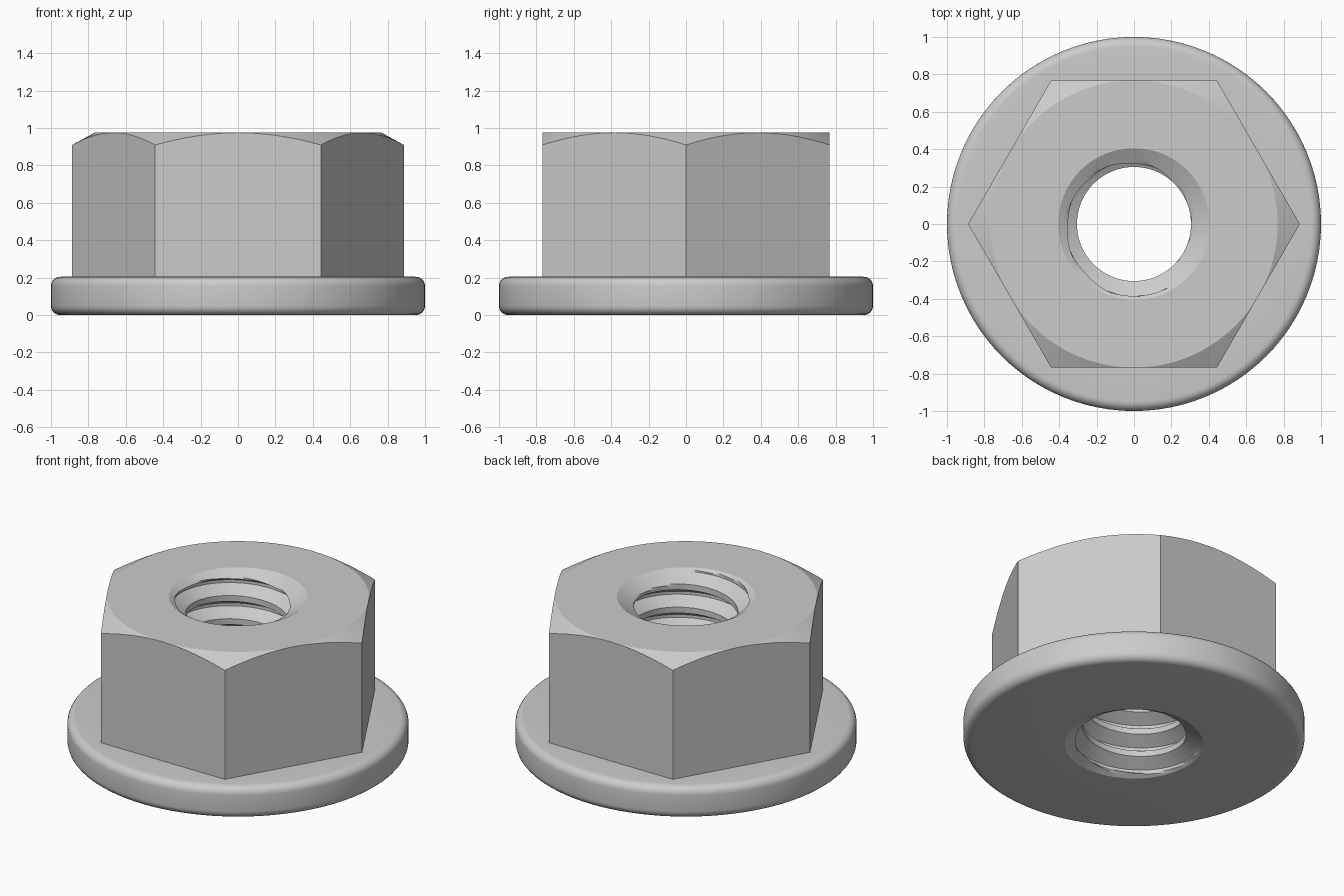
import bpy, bmesh
from math import pi, cos, sin, radians, floor

if "Cube" in bpy.data.objects:
    bpy.data.objects.remove(bpy.data.objects["Cube"])

N = 96                               # columns around the axis
H, FLANGE_H, FILLET = 0.975, 0.205, 0.05
APOTHEM = 0.768                      # half the distance across flats
MINOR, MAJOR, MOUTH, MOUTH_D = 0.305, 0.385, 0.405, 0.058
PITCH, STEPS = 0.15, 16              # thread pitch, rows per turn
PHASE = H - 0.021 - 0.75 * PITCH     # height of a groove centre at angle 0


def hex_radius(a):
    return APOTHEM / cos((a % (pi / 3)) - pi / 6)


def bore_radius(a, z):
    # trapezoid thread groove, widened by the countersink at both mouths
    t = ((z - PHASE) / PITCH - a / (2 * pi)) % 1.0
    d = min(t, 1 - t) * STEPS        # rows away from the groove centre
    k = min(max((d - 1) / 5, 0), 1)
    thread = MAJOR + (MINOR - MAJOR) * k
    cone = MOUTH - min(z, H - z) / MOUTH_D * (MOUTH - MINOR)
    return max(thread, cone)


def plain(r, z):
    return lambda a: (r, z)


def bore_row(t):
    def point(a):
        z = min(max(PHASE + PITCH * (t / STEPS + a / (2 * pi)), 0), H)
        return bore_radius(a, z), z
    return point


rings = [plain(MOUTH, 0)]
# flange with rounded rim
for zc, start in ((FILLET, -90), (FLANGE_H - FILLET, 0)):
    for i in range(7):
        q = radians(start + 15 * i)
        rings.append(plain(1 - FILLET + FILLET * cos(q), zc + FILLET * sin(q)))
# hexagon with conical top chamfer
rings.append(lambda a: (hex_radius(a), FLANGE_H))
rings.append(lambda a: (hex_radius(a), H - 0.55 * (hex_radius(a) - APOTHEM)))
rings += [plain(APOTHEM, H), plain(MOUTH, H)]
# threaded bore, followed downwards along the helix
top = floor((H - PHASE) / PITCH * STEPS) + 2
bottom = floor(-PHASE / PITCH * STEPS) - STEPS - 1
rings += [bore_row(t) for t in range(top, bottom - 1, -1)]

bm = bmesh.new()
grid = []
for ring in rings:
    row = []
    for i in range(N + 1):
        a = 2 * pi * i / N
        r, z = ring(a)
        row.append(bm.verts.new((r * cos(a), r * sin(a), z)))
    grid.append(row)
for lo, hi in zip(grid, grid[1:]):
    for i in range(N):
        bm.faces.new((lo[i], lo[i + 1], hi[i + 1], hi[i]))
bmesh.ops.remove_doubles(bm, verts=bm.verts[:], dist=1e-5)
bmesh.ops.recalc_face_normals(bm, faces=bm.faces[:])

mesh = bpy.data.meshes.new("flange_nut")
bm.to_mesh(mesh)
bm.free()
nut = bpy.data.objects.new("flange_nut", mesh)
bpy.context.collection.objects.link(nut)
bpy.context.view_layer.objects.active = nut
nut.select_set(True)
bpy.ops.object.shade_smooth_by_angle(angle=radians(25))
